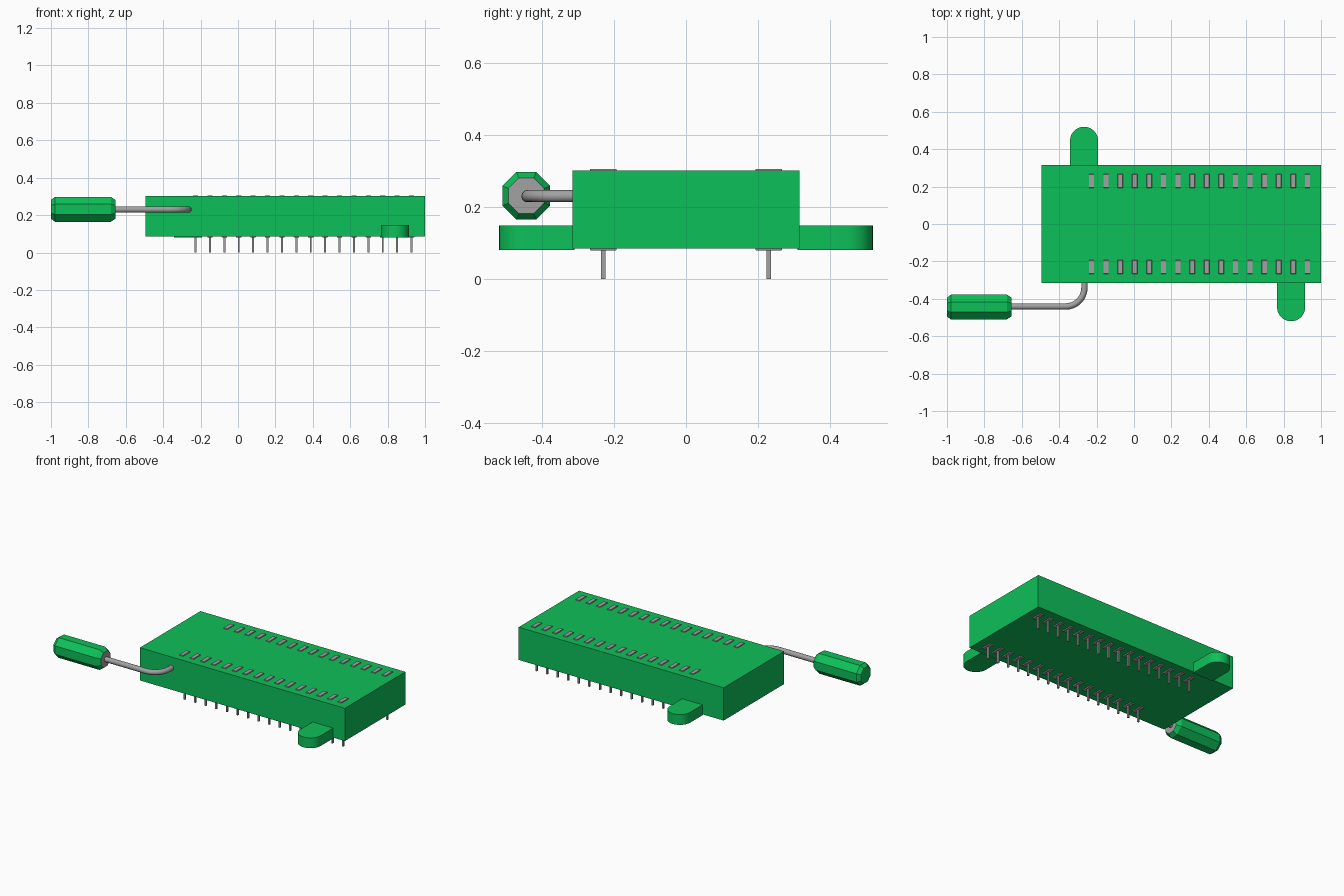
import bpy, bmesh, math
from mathutils import Matrix, Vector

cube = bpy.data.objects.get("Cube")
if cube:
    bpy.data.objects.remove(cube, do_unlink=True)


def material(name, rgb):
    m = bpy.data.materials.new(name)
    m.use_nodes = True
    m.diffuse_color = (*rgb, 1)
    m.node_tree.nodes["Principled BSDF"].inputs["Base Color"].default_value = (*rgb, 1)
    return m


GREEN = material("green plastic", (0.004, 0.53, 0.10))
GREY = material("grey metal", (0.36, 0.36, 0.36))


def finish(bm, name, *mats):
    bmesh.ops.recalc_face_normals(bm, faces=bm.faces)
    me = bpy.data.meshes.new(name)
    bm.to_mesh(me)
    bm.free()
    for m in mats:
        me.materials.append(m)
    ob = bpy.data.objects.new(name, me)
    bpy.context.collection.objects.link(ob)
    return ob


def smooth(ob, angle):
    bpy.ops.object.select_all(action='DESELECT')
    ob.select_set(True)
    bpy.context.view_layer.objects.active = ob
    bpy.ops.object.shade_smooth_by_angle(angle=math.radians(angle))


def add_box(bm, x, y, z):
    """Box from three (min, max) ranges; returns its vertices."""
    size = [r[1] - r[0] for r in (x, y, z)]
    mid = [(r[0] + r[1]) / 2 for r in (x, y, z)]
    mat = Matrix.Translation(mid) @ Matrix.Diagonal((*size, 1))
    return bmesh.ops.create_cube(bm, size=1, matrix=mat)["verts"]


# Socket body
bm = bmesh.new()
add_box(bm, (-0.495, 1.0), (-0.315, 0.315), (0.085, 0.301))
finish(bm, "socket_body", GREEN)


# Round-ended mounting tabs, one on each long side
def tab(name, cx, side):
    bm = bmesh.new()
    r, z0, z1 = 0.075, 0.08, 0.148
    pts = [(cx + r, 0.31)]
    pts += [(cx + r * math.cos(a), 0.445 + r * math.sin(a))
            for a in (math.pi * i / 16 for i in range(17))]
    pts.append((cx - r, 0.31))
    face = bm.faces.new([bm.verts.new((x, side * y, z0)) for x, y in pts])
    new = bmesh.ops.extrude_face_region(bm, geom=[face])["geom"]
    bmesh.ops.translate(bm, vec=(0, 0, z1 - z0),
                        verts=[v for v in new if isinstance(v, bmesh.types.BMVert)])
    smooth(finish(bm, name, GREEN), 30)


tab("back_tab", -0.267, 1)
tab("front_tab", 0.84, -1)

# Two rows of contacts: tapered plates above and below, pin underneath
for row, cy in (("front", -0.23), ("back", 0.23)):
    bm = bmesh.new()
    for i in range(16):
        cx = -0.227 + 0.077 * i
        for z0, z1, tip in ((0.295, 0.306, 0.306), (0.079, 0.09, 0.079)):
            for v in add_box(bm, (cx - 0.016, cx + 0.016), (cy - 0.039, cy + 0.039), (z0, z1)):
                if abs(v.co.z - tip) < 1e-4:
                    v.co.x = cx + (v.co.x - cx) * 0.8
                    v.co.y = cy + (v.co.y - cy) * 0.92
        add_box(bm, (cx - 0.005, cx + 0.005), (cy - 0.006, cy + 0.006), (0, 0.085))
    finish(bm, row + "_contacts", GREY)

# Bent lever rod swept along a quarter turn
bm = bmesh.new()
path = [Vector((-0.67, -0.441, 0.23))]
path += [Vector((-0.365 + 0.1 * math.sin(a), -0.341 - 0.1 * math.cos(a), 0.23))
         for a in (math.pi / 2 * i / 8 for i in range(9))]
path.append(Vector((-0.265, -0.30, 0.23)))
rings = []
for i, p in enumerate(path):
    t = (path[min(i + 1, len(path) - 1)] - path[max(i - 1, 0)]).normalized()
    if i == 1:
        t = Vector((1, 0, 0))
    elif i == 9:
        t = Vector((0, 1, 0))
    side = t.cross(Vector((0, 0, 1)))
    rings.append([bm.verts.new(p + 0.017 * (side * math.cos(a) + Vector((0, 0, math.sin(a)))))
                  for a in (math.tau * k / 12 for k in range(12))])
for a, b in zip(rings, rings[1:]):
    for k in range(12):
        bm.faces.new((a[k], a[k - 1], b[k - 1], b[k]))
bm.faces.new(rings[0])
bm.faces.new(rings[-1])
smooth(finish(bm, "lever_rod", GREY), 40)

# Eight-sided grip with chamfered ends and a grey face on the rod side
bm = bmesh.new()
profile = [(-1.0, 0.055), (-0.978, 0.072), (-0.68, 0.072), (-0.655, 0.054)]
rings = [[bm.verts.new((x, -0.444 + r * math.cos(a), 0.231 + r * math.sin(a)))
          for a in (math.tau * (k + 0.5) / 8 for k in range(8))] for x, r in profile]
for a, b in zip(rings, rings[1:]):
    for k in range(8):
        bm.faces.new((a[k], a[k - 1], b[k - 1], b[k]))
bm.faces.new(rings[0])
bm.faces.new(rings[-1]).material_index = 1
finish(bm, "lever_grip", GREEN, GREY)
